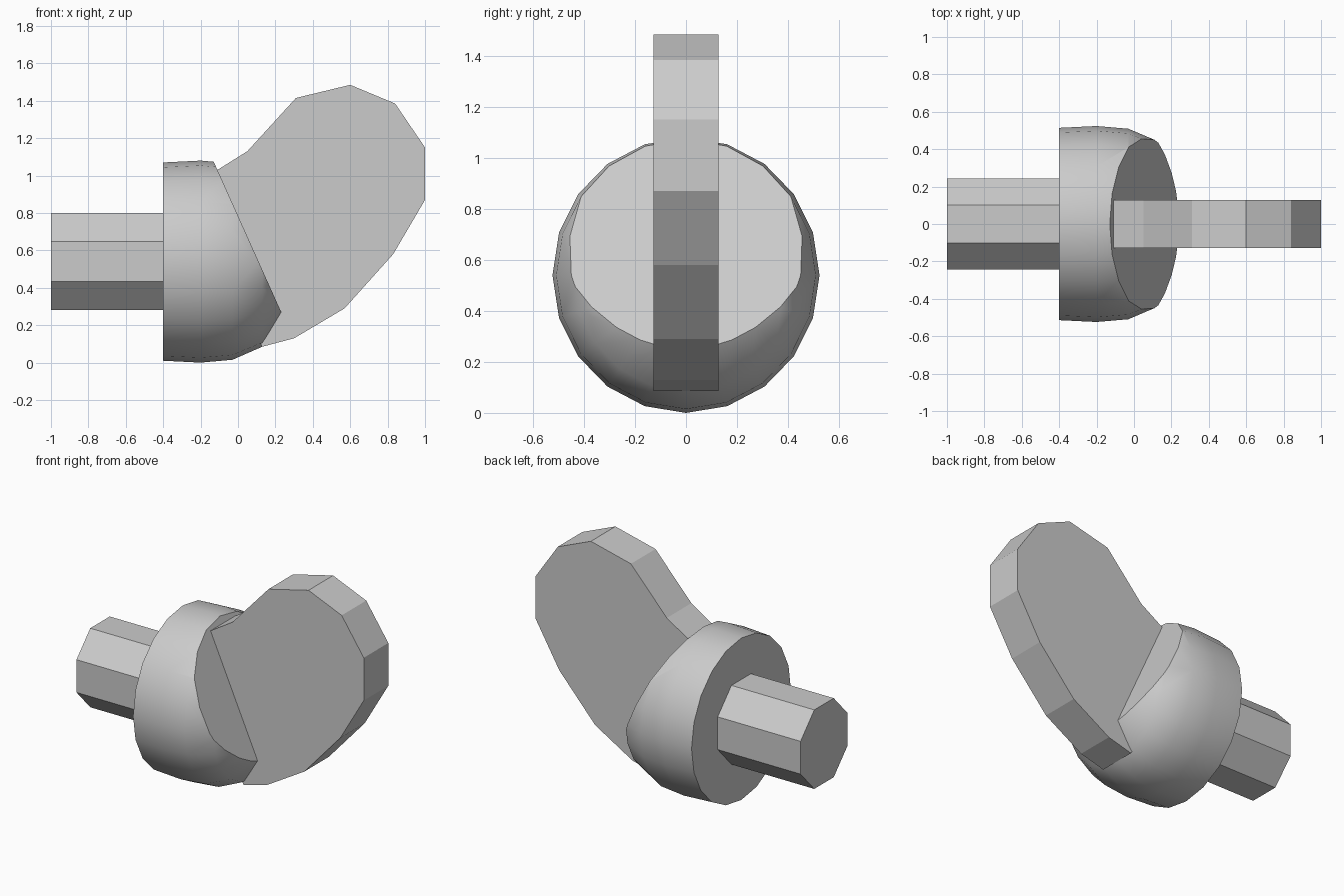
import bpy, bmesh
from math import cos, sin, pi, radians
from mathutils import Vector

cube = bpy.data.objects.get("Cube")
if cube:
    bpy.data.objects.remove(cube, do_unlink=True)

GREY = (0.6, 0.6, 0.6, 1)
grey = bpy.data.materials.new("plain grey")
grey.use_nodes = True
grey.diffuse_color = GREY
grey.node_tree.nodes["Principled BSDF"].inputs["Base Color"].default_value = GREY

AXIS_Z = 0.54


def finish(name, bm, smooth_angle=None):
    bmesh.ops.recalc_face_normals(bm, faces=bm.faces)
    mesh = bpy.data.meshes.new(name)
    bm.to_mesh(mesh)
    bm.free()
    mesh.materials.append(grey)
    obj = bpy.data.objects.new(name, mesh)
    bpy.context.collection.objects.link(obj)
    if smooth_angle:
        bpy.ops.object.select_all(action='DESELECT')
        obj.select_set(True)
        bpy.context.view_layer.objects.active = obj
        bpy.ops.object.shade_smooth_by_angle(angle=radians(smooth_angle))
    return obj


def lathe(profile, sides, y_scale, turn=0.0):
    """Closed solid of revolution around the horizontal x axis."""
    bm = bmesh.new()
    rings = []
    for x, r in profile:
        angles = [2 * pi * i / sides + turn for i in range(sides)]
        rings.append([bm.verts.new((x, y_scale * r * cos(a), AXIS_Z + r * sin(a)))
                      for a in angles])
    for a, b in zip(rings, rings[1:]):
        for i in range(sides):
            j = (i + 1) % sides
            bm.faces.new((a[i], a[j], b[j], b[i]))
    bm.faces.new(rings[0])
    bm.faces.new(rings[-1])
    return bm


# Eight-sided shaft
shaft = lathe([(-1, 0.28), (-0.38, 0.28)], 8, 0.94, pi / 8)
finish("shaft", shaft)

# Round knob body with a domed end, sliced by a slanted flat
body = lathe([(-0.4, 0.53), (-0.2, 0.54), (-0.03, 0.525), (0.13, 0.455),
              (0.24, 0.29), (0.3, 0.1)], 20, 0.97)
cut = bmesh.ops.bisect_plane(
    body, geom=body.verts[:] + body.edges[:] + body.faces[:],
    plane_co=Vector((0.24, 0, 0.25)), plane_no=Vector((0.78, 0, 0.35)),
    clear_outer=True)
rim = [e for e in cut["geom_cut"] if isinstance(e, bmesh.types.BMEdge)]
bmesh.ops.contextual_create(body, geom=rim)
finish("knob_body", body, 40)

# Flat thumb lever standing out of the slanted face
outline = [(-0.11, 1.03), (0.05, 1.13), (0.31, 1.415), (0.6, 1.485), (0.84, 1.385),
           (1, 1.15), (1, 0.87), (0.83, 0.58), (0.57, 0.29), (0.3, 0.13),
           (0.13, 0.085), (0, 0.3)]
lever = bmesh.new()
side = lever.faces.new([lever.verts.new((x, -0.127, z)) for x, z in outline])
grown = bmesh.ops.extrude_face_region(lever, geom=[side], use_keep_orig=True)
moved = [v for v in grown["geom"] if isinstance(v, bmesh.types.BMVert)]
bmesh.ops.translate(lever, verts=moved, vec=(0, 0.254, 0))
finish("thumb_lever", lever)
